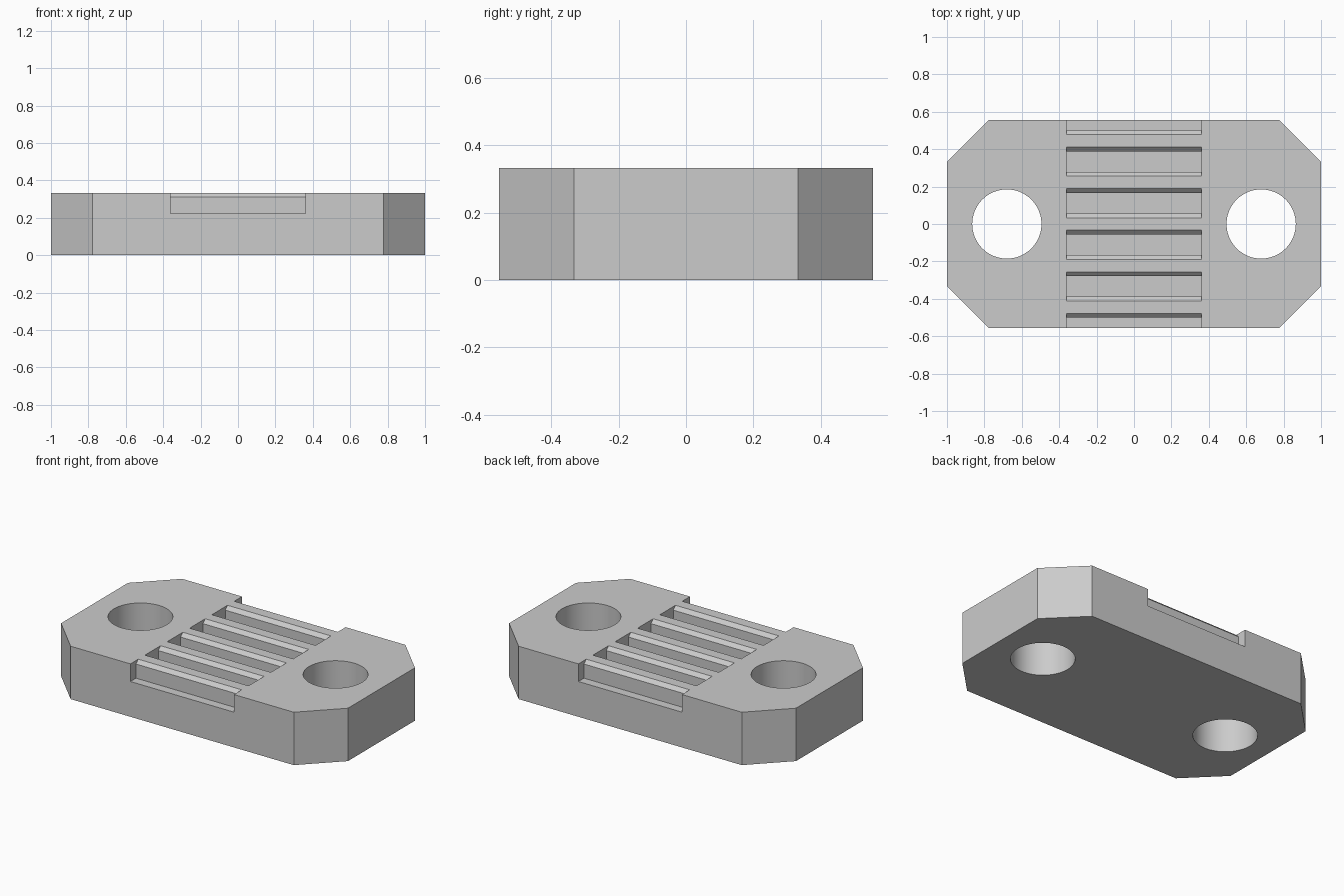
import bpy, bmesh, math
from mathutils import Vector

if "Cube" in bpy.data.objects:
    bpy.data.objects.remove(bpy.data.objects["Cube"], do_unlink=True)

UNIT = 1 / 9                  # model is 18 x 10 x 3 of these units
HEIGHT = 3 * UNIT
PITCH = 2 * UNIT

grey = bpy.data.materials.new("plain_grey")
grey.use_nodes = True
grey.diffuse_color = (0.6, 0.6, 0.6, 1)
grey.node_tree.nodes["Principled BSDF"].inputs["Base Color"].default_value = (0.6, 0.6, 0.6, 1)


def add_prism(bm, points, direction):
    """Extrude a closed outline along a direction."""
    base = bm.faces.new([bm.verts.new(p) for p in points])
    top = bmesh.ops.extrude_face_region(bm, geom=[base])["geom"]
    moved = [g for g in top if isinstance(g, bmesh.types.BMVert)]
    bmesh.ops.translate(bm, verts=moved, vec=Vector(direction))


def make_object(name, bm):
    bmesh.ops.recalc_face_normals(bm, faces=bm.faces[:])
    mesh = bpy.data.meshes.new(name)
    bm.to_mesh(mesh)
    bm.free()
    mesh.materials.append(grey)
    obj = bpy.data.objects.new(name, mesh)
    bpy.context.collection.objects.link(obj)
    return obj


# Plate with clipped corners
W, D, C = 9 * UNIT, 5 * UNIT, 2 * UNIT
quarter = [(W, D - C), (W - C, D)]
outline = (quarter + [(-x, y) for x, y in reversed(quarter)]
           + [(-x, -y) for x, y in quarter]
           + [(x, -y) for x, y in reversed(quarter)])
bm = bmesh.new()
add_prism(bm, [(x, y, 0) for x, y in outline], (0, 0, HEIGHT))
plate = make_object("clamp_plate", bm)

# Cutters: grooves with chamfered rims, leaving five teeth between them
HALF = 0.361
bm = bmesh.new()
side = [(0.5, 2), (0.5, 2.8), (0.8, 3.1)]      # half groove section
section = side + [(-y, z) for y, z in reversed(side)]
for i in range(6):
    yc = (i - 2.5) * PITCH
    add_prism(bm, [(-HALF, yc + y * UNIT, z * UNIT) for y, z in section], (2 * HALF, 0, 0))

# Cutters: two bolt holes
RADIUS, SEGMENTS = 0.185, 64
for s in (-1, 1):
    ring = [2 * math.pi * k / SEGMENTS for k in range(SEGMENTS)]
    add_prism(bm, [(s * 0.68 + RADIUS * math.cos(a), RADIUS * math.sin(a), -0.1) for a in ring],
              (0, 0, HEIGHT + 0.2))
cutter = make_object("groove_and_hole_cutter", bm)
cutter.hide_render = True

# Cut, then remove the helper
cut = plate.modifiers.new("cut", "BOOLEAN")
cut.operation = "DIFFERENCE"
cut.solver = "EXACT"
cut.object = cutter
bpy.ops.object.select_all(action="DESELECT")
plate.select_set(True)
bpy.context.view_layer.objects.active = plate
bpy.ops.object.modifier_apply(modifier=cut.name)
bpy.data.objects.remove(cutter, do_unlink=True)
bpy.ops.object.shade_smooth_by_angle(angle=math.radians(30))
